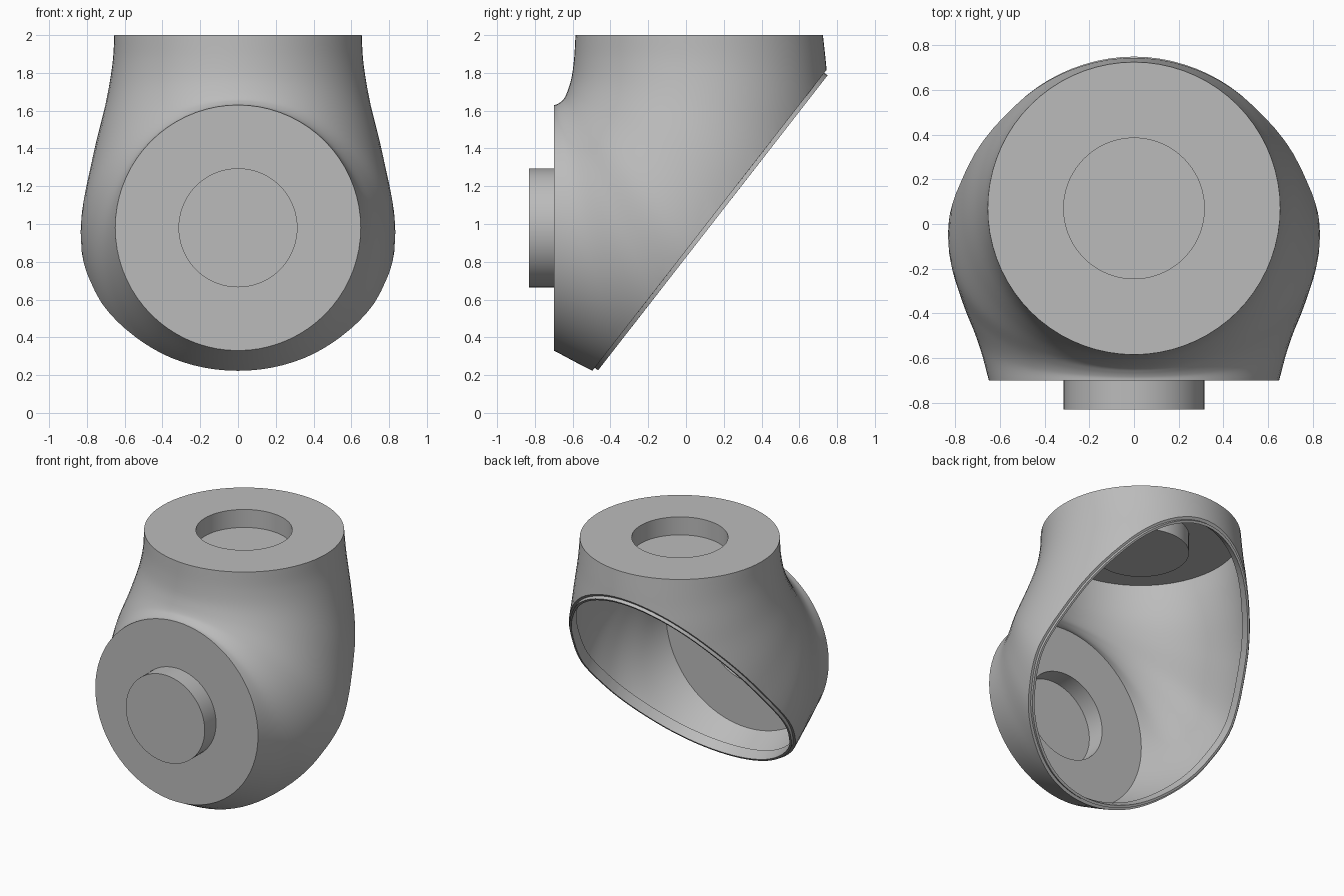
import bpy, bmesh
from math import sin, cos, pi, atan2
from mathutils import Vector

if "Cube" in bpy.data.objects:
    bpy.data.objects.remove(bpy.data.objects["Cube"])

SIDES = 72
STEPS = 6

grey = bpy.data.materials.new("light_grey")
grey.use_nodes = True
colour = (0.5, 0.5, 0.5, 1)
grey.diffuse_color = colour
grey.node_tree.nodes["Principled BSDF"].inputs["Base Color"].default_value = colour


def loft(bm, rings):
    """Skin a list of closed point rings with quads."""
    loops = [[bm.verts.new(p) for p in ring] for ring in rings]
    for a, b in zip(loops, loops[1:]):
        n = len(a)
        for i in range(n):
            j = (i + 1) % n
            bm.faces.new((a[i], a[j], b[j], b[i]))
    return loops


def finish(bm, name, angle=0.6):
    bmesh.ops.recalc_face_normals(bm, faces=bm.faces[:])
    mesh = bpy.data.meshes.new(name)
    bm.to_mesh(mesh)
    bm.free()
    mesh.materials.append(grey)
    obj = bpy.data.objects.new(name, mesh)
    bpy.context.collection.objects.link(obj)
    bpy.ops.object.select_all(action='DESELECT')
    obj.select_set(True)
    bpy.context.view_layer.objects.active = obj
    bpy.ops.object.shade_smooth_by_angle(angle=angle)
    return obj


def spline(p0, p1, p2, p3, t):
    return [0.5 * (2 * b + (c - a) * t + (2 * a - 5 * b + 4 * c - d) * t * t
                   + (3 * b - a - 3 * c + d) * t ** 3)
            for a, b, c, d in zip(p0, p1, p2, p3)]


def section(key):
    """Oval from the inner crease point to the outer point, with a half width."""
    ay, az, by, bz, w = key
    inner, outer = Vector((0, ay, az)), Vector((0, by, bz))
    mid, half = (inner + outer) / 2, (outer - inner) / 2
    turns = [2 * pi * i / SIDES for i in range(SIDES)]
    return [mid + half * cos(a) + Vector((w * sin(a), 0, 0)) for a in turns]


# Elbow shell: inner y, inner z, outer y, outer z, half width
keys = [
    (-.585, 2.0, .725, 2.0, .655),
    (-.592, 1.88, .745, 1.81, .665),
    (-.605, 1.78, .77, 1.5, .70),
    (-.625, 1.71, .76, .95, .77),
    (-.645, 1.665, .55, .25, .833),
    (-.665, 1.645, .10, .05, .78),
    (-.685, 1.633, -.35, .16, .70),
    (-.70, 1.63, -.70, .33, .65),
]
padded = [keys[0]] + keys + [keys[-1]]
rings = []
for k in range(len(keys) - 1):
    for s in range(STEPS):
        rings.append(section(spline(*padded[k:k + 4], s / STEPS)))
rings.append(section(keys[-1]))

bm = bmesh.new()
loft(bm, rings)

# Slanted opening at the back
normal = Vector((0, 1.285, -1)).normalized()
along = Vector((0, 1, 1.285)).normalized()
cut = bmesh.ops.bisect_plane(bm, geom=bm.verts[:] + bm.edges[:] + bm.faces[:],
                             plane_co=(0, -.49, .23), plane_no=normal,
                             clear_outer=True)
rim = [v.co.copy() for v in cut["geom_cut"] if isinstance(v, bmesh.types.BMVert)]
finish(bm, "elbow_shell")

# Stepped lip inside the opening
centre = Vector((0, .13, 1.02))
rim.sort(key=lambda p: atan2(p.x, (p - centre).dot(along)))
steps = [(1, 0), (.98, 0), (.98, .022), (.962, .022), (.962, -.05)]
bm = bmesh.new()
loft(bm, [[centre + (p - centre) * s + normal * d for p in rim] for s, d in steps])
finish(bm, "opening_lip")


def end_plate(name, origin, u, v, axis, radius, depth):
    """Flat ring with a round step of the given depth along the axis."""
    profile = [(radius, 0), (.315, 0), (.315, depth)]
    bm = bmesh.new()
    loops = loft(bm, [[origin + (u * cos(2 * pi * i / SIDES) + v * sin(2 * pi * i / SIDES)) * r
                       + axis * d for i in range(SIDES)] for r, d in profile])
    bm.faces.new(loops[-1])
    finish(bm, name)


X, Y, Z = Vector((1, 0, 0)), Vector((0, 1, 0)), Vector((0, 0, 1))
# Top plate with a sunken socket, front plate with a raised boss
end_plate("top_socket", Vector((0, .07, 2)), X, Y, Z, .655, -.13)
end_plate("front_boss", Vector((0, -.70, .98)), X, Z, Y, .65, -.13)
